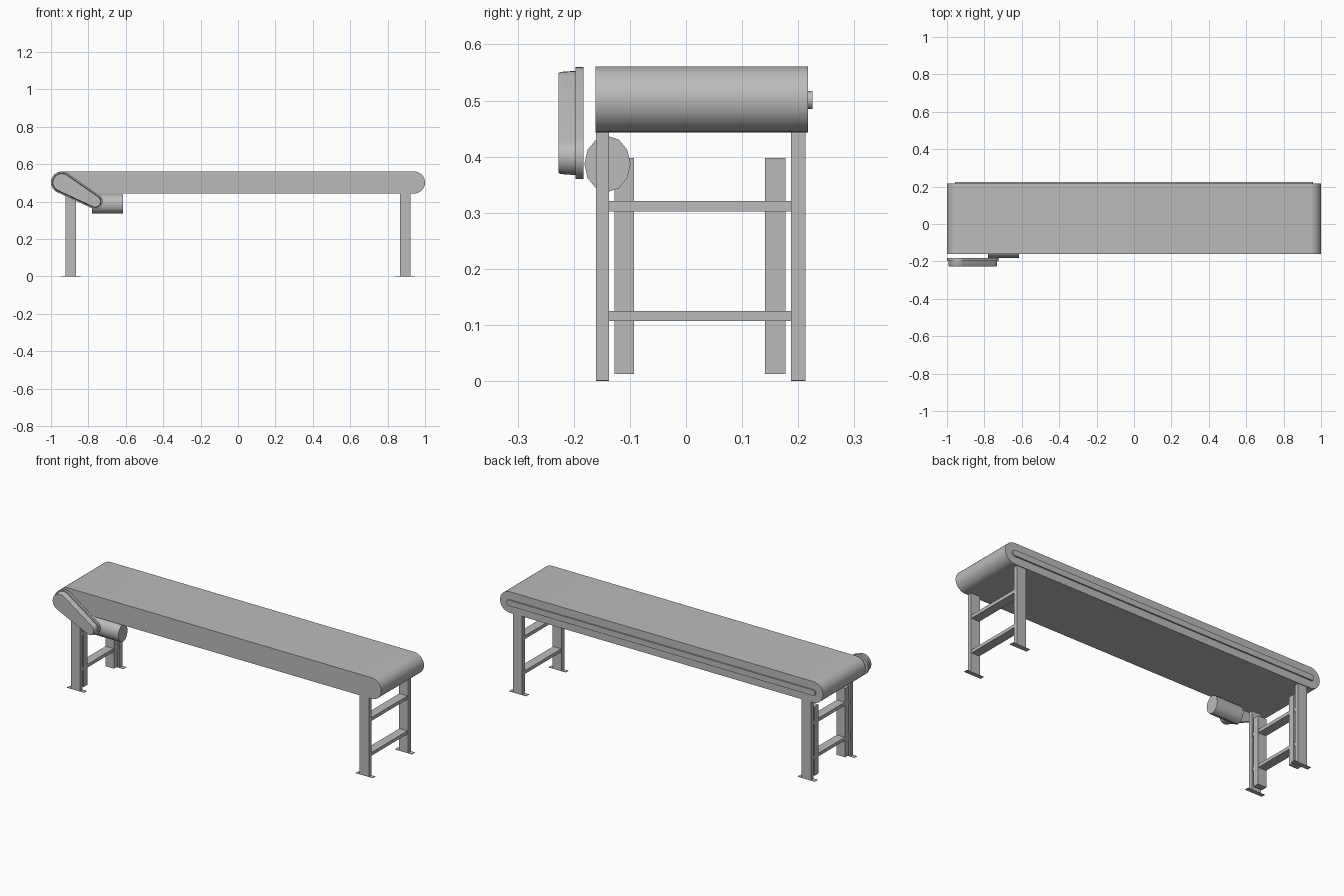
import bpy, bmesh, math
from mathutils import Vector

cube = bpy.data.objects.get("Cube")
if cube:
    bpy.data.objects.remove(cube, do_unlink=True)

# Single painted-metal grey
grey = bpy.data.materials.new("plain grey")
grey.use_nodes = True
colour = (0.5, 0.5, 0.5, 1)
grey.diffuse_color = colour
grey.node_tree.nodes["Principled BSDF"].inputs["Base Color"].default_value = colour


def finish(name, bm, smooth=False):
    bmesh.ops.recalc_face_normals(bm, faces=bm.faces[:])
    mesh = bpy.data.meshes.new(name)
    bm.to_mesh(mesh)
    bm.free()
    mesh.materials.append(grey)
    obj = bpy.data.objects.new(name, mesh)
    bpy.context.collection.objects.link(obj)
    if smooth:
        bpy.ops.object.select_all(action='DESELECT')
        obj.select_set(True)
        bpy.context.view_layer.objects.active = obj
        bpy.ops.object.shade_smooth_by_angle(angle=math.radians(35))
    return obj


def box(name, x, y, z):
    bm = bmesh.new()
    bmesh.ops.create_cube(bm, size=1)
    for v in bm.verts:
        v.co = Vector([lo + (c + 0.5) * (hi - lo) for c, (lo, hi) in zip(v.co, (x, y, z))])
    return finish(name, bm)


def capsule_outline(a, b, ra, rb, steps=16):
    """Outline in x-z of two circles joined by their outer tangents."""
    axis = Vector(b) - Vector(a)
    heading = math.atan2(axis.y, axis.x)
    tangent = math.acos((ra - rb) / axis.length)
    points = []
    for centre, r, start, sweep in (
            (a, ra, heading + tangent, 2 * (math.pi - tangent)),
            (b, rb, heading - tangent, 2 * tangent)):
        for i in range(steps + 1):
            t = start + sweep * i / steps
            points.append((centre[0] + r * math.cos(t), centre[1] + r * math.sin(t)))
    return points


def loft_y(name, sections):
    """Skin equal-length x-z outlines placed at successive y positions."""
    bm = bmesh.new()
    rings = [[bm.verts.new((x, y, z)) for x, z in pts] for y, pts in sections]
    n = len(rings[0])
    for r, s in zip(rings, rings[1:]):
        for i in range(n):
            j = (i + 1) % n
            bm.faces.new((r[i], r[j], s[j], s[i]))
    bm.faces.new(rings[0])
    bm.faces.new(rings[-1])
    return finish(name, bm, smooth=True)


# Belt bed with rounded ends, and the raised strip along its back
bed = capsule_outline((-0.941, 0.502), (0.941, 0.502), 0.059, 0.059)
loft_y("belt_bed", [(-0.161, bed), (0.217, bed)])
strip = capsule_outline((-0.942, 0.501), (0.942, 0.501), 0.016, 0.016)
loft_y("back_strip", [(0.216, strip), (0.225, strip)])

# Drive cover: flange and slightly tapered housing
drive_ends = ((-0.942, 0.502), (-0.764, 0.400))


def cover(inset):
    return capsule_outline(*drive_ends, 0.058 - inset, 0.040 - inset)


loft_y("cover_flange", [(-0.197, cover(0)), (-0.183, cover(0))])
loft_y("drive_cover", [(-0.227, cover(0.011)), (-0.224, cover(0.009)), (-0.196, cover(0.007))])

# Motor: faceted barrel lying along x
bm = bmesh.new()
bmesh.ops.create_cone(bm, cap_ends=True, segments=12, radius1=1, radius2=1, depth=1)
for v in bm.verts:
    x, y, z = v.co
    v.co = Vector((-0.697 + 0.165 * z, -0.140 + 0.041 * x, 0.387 + 0.050 * y))
finish("motor", bm, smooth=True)

# Two leg frames with feet and cross bars
leg_sides = (("front", (-0.160, -0.137)), ("back", (0.187, 0.213)))
for end, cx in (("left", 0.894), ("right", -0.894)):
    span = (cx - 0.028, cx + 0.028)
    for side, y in leg_sides:
        box(f"{side}_{end}_leg", span, y, (0, 0.446))
        box(f"{side}_{end}_foot", (cx - 0.053, cx + 0.053), y, (0, 0.002))
    for level, z in (("lower", (0.107, 0.125)), ("upper", (0.302, 0.321))):
        box(f"{level}_{end}_cross_bar", (cx - 0.025, cx + 0.025), (-0.138, 0.188), z)

# Inner posts beside the legs at the drive end
for side, y in (("front", (-0.127, -0.093)), ("back", (0.141, 0.177))):
    box(f"{side}_inner_post", (-0.921, -0.867), y, (0.013, 0.398))
